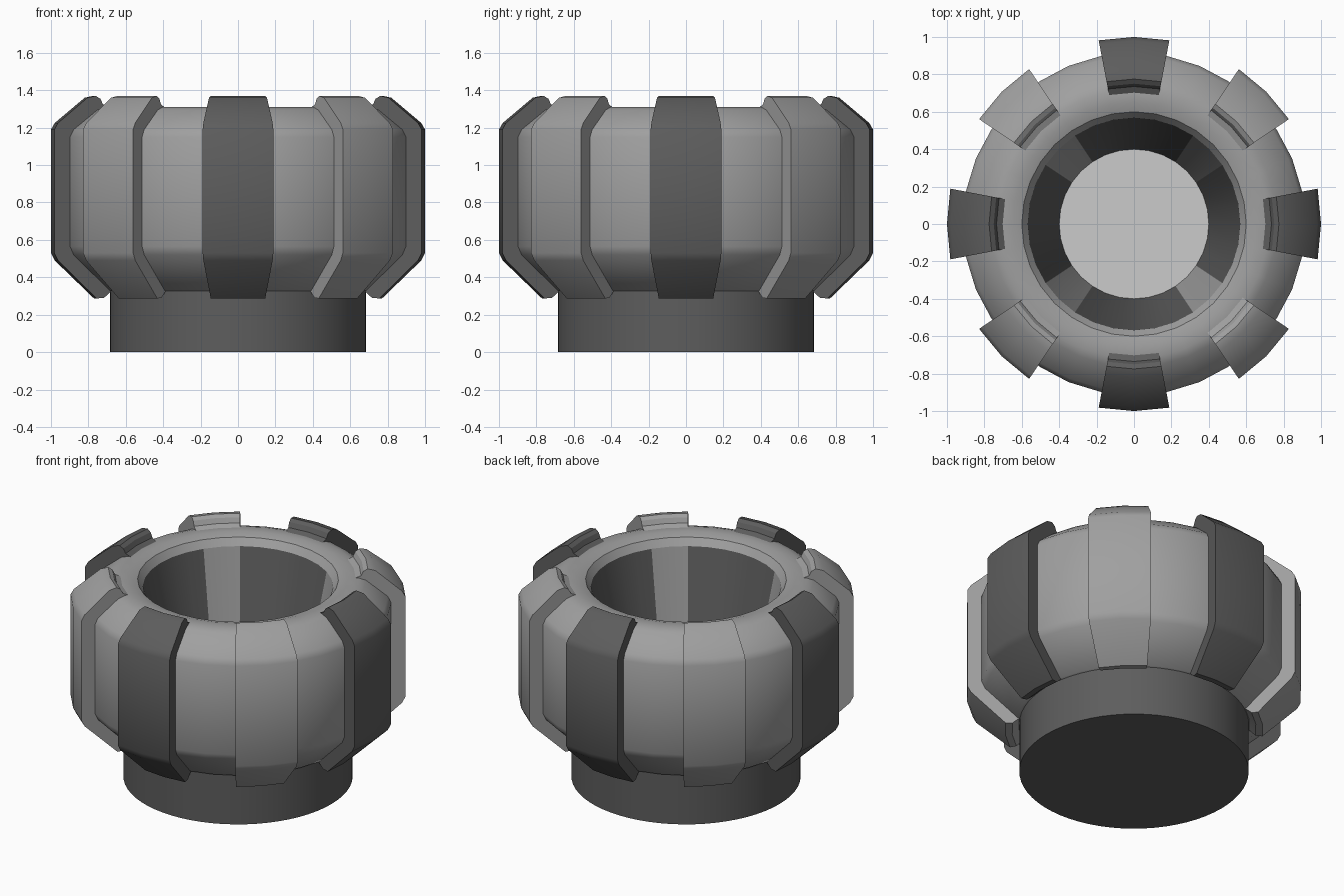
import bpy, bmesh
from math import cos, sin, pi, radians

if "Cube" in bpy.data.objects:
    bpy.data.objects.remove(bpy.data.objects["Cube"])


def grey(name, v):
    m = bpy.data.materials.new(name)
    m.diffuse_color = (v, v, v, 1)
    m.use_nodes = True
    m.node_tree.nodes["Principled BSDF"].inputs["Base Color"].default_value = m.diffuse_color
    return m


MID, DARK = grey("mid_grey", 0.35), grey("dark_grey", 0.11)


def sweep(name, profile, start, end, segs, mat=None, solid=False):
    """Revolve an (r, z) profile about z from start to end degrees."""
    bm = bmesh.new()
    rows = []
    for i in range(segs + 1):
        a = radians(start + (end - start) * i / segs)
        rows.append([bm.verts.new((r * cos(a), r * sin(a), z)) for r, z in profile])
    n = len(profile)
    for a, b in zip(rows, rows[1:]):
        for j in range(n if solid else n - 1):
            k = (j + 1) % n
            bm.faces.new((a[j], b[j], b[k], a[k]))
    if solid:
        bm.faces.new(rows[0])
        bm.faces.new(rows[-1][::-1])
    bmesh.ops.remove_doubles(bm, verts=bm.verts, dist=1e-5)
    bmesh.ops.dissolve_degenerate(bm, edges=bm.edges, dist=1e-5)
    if solid:
        bmesh.ops.recalc_face_normals(bm, faces=bm.faces)
    me = bpy.data.meshes.new(name)
    bm.to_mesh(me)
    bm.free()
    ob = bpy.data.objects.new(name, me)
    bpy.context.collection.objects.link(ob)
    if mat:
        me.materials.append(mat)
    bpy.ops.object.select_all(action='DESELECT')
    ob.select_set(True)
    bpy.context.view_layer.objects.active = ob
    bpy.ops.object.shade_smooth_by_angle(angle=radians(32))
    return ob


# Base plug
sweep("base", [(0, 0), (0.685, 0), (0.685, 0.335)], 0, 360, 64, DARK)

# Rounded body shell, from the base up and over the rim
body = [(0.68, 0.325), (0.70, 0.33), (0.895, 0.52), (0.915, 0.565), (0.915, 1.15),
        (0.895, 1.19), (0.765, 1.295), (0.72, 1.31), (0.65, 1.31), (0.60, 1.295), (0.568, 1.25)]
sweep("body", body, 0, 360, 32, MID)

# Inner wall in alternating wide and narrow panels, and the floor
FLOOR = 0.4
liner = [(0.568, 1.25), (0.40, FLOOR)]
for q in range(4):
    c = 90 * q
    sweep("inner_wide_panel", liner, c - 33.75, c + 33.75, 6, DARK)
    sweep("inner_narrow_panel", liner, c + 33.75, c + 56.25, 2, MID)
sweep("floor", [(0.40, FLOOR), (0, FLOOR)], 0, 360, 32)

# Eight grip ribs: dark on the axes, lighter on the diagonals
rib = [(0.69, 0.325), (0.73, 0.29), (0.77, 0.287), (0.98, 0.49), (1.0, 0.53), (1.0, 1.19),
       (0.98, 1.225), (0.82, 1.36), (0.775, 1.37), (0.75, 1.355), (0.735, 1.325), (0.70, 1.309),
       (0.75, 1.28), (0.90, 1.15), (0.90, 0.56)]
for i in range(8):
    sweep("grip_rib", rib, 45 * i - 10.9, 45 * i + 10.9, 2, MID if i % 2 else DARK, solid=True)
